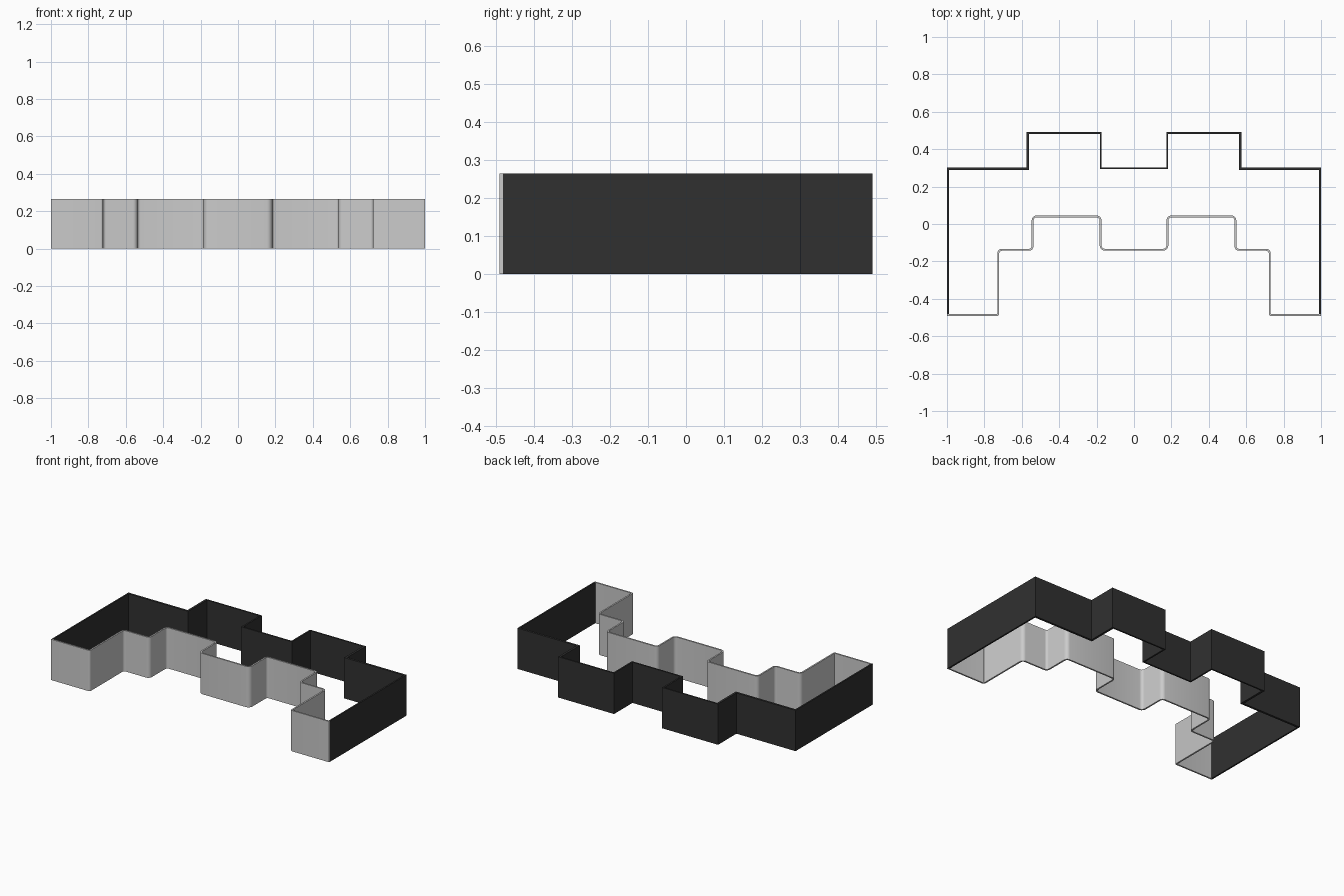
import bpy, bmesh, math
from mathutils import Vector

if "Cube" in bpy.data.objects:
    bpy.data.objects.remove(bpy.data.objects["Cube"])

HEIGHT = 0.265


def mirrored(half):
    """Half outline (left end to centre) completed to the right side."""
    pts = [Vector(p) for p in half]
    return pts + [Vector((-p.x, p.y)) for p in reversed(pts)]


def rounded(half, radii, steps=5):
    """Replace each inner corner with a small arc."""
    out = [Vector(half[0])]
    for i, r in enumerate(radii, 1):
        p = Vector(half[i])
        nxt = Vector(half[i + 1]) if i + 1 < len(half) else Vector((0, p.y))
        a = (Vector(half[i - 1]) - p).normalized()
        b = (nxt - p).normalized()
        c = p + (a + b) * r
        for k in range(steps + 1):
            t = math.pi / 2 * k / steps
            out.append(c - b * r * math.cos(t) - a * r * math.sin(t))
    return out


def offset(pts, d):
    """Mitred parallel copy of an open path."""
    out = []
    for i, p in enumerate(pts):
        dirs = []
        if i > 0:
            dirs.append((p - pts[i - 1]).normalized())
        if i < len(pts) - 1:
            dirs.append((pts[i + 1] - p).normalized())
        normals = [Vector((-v.y, v.x)) for v in dirs]
        n = sum(normals, Vector((0, 0))).normalized()
        out.append(p + n * d / n.dot(normals[0]))
    return out


def wall(name, side_a, side_b, colour=None, smooth=False):
    """Upright strip between two parallel paths."""
    bm = bmesh.new()
    rings = []
    for a, b in zip(side_a, side_b):
        rings.append([bm.verts.new((p.x, p.y, z))
                      for p, z in ((a, 0), (b, 0), (b, HEIGHT), (a, HEIGHT))])
    for r, s in zip(rings, rings[1:]):
        for k in range(4):
            j = (k + 1) % 4
            bm.faces.new((r[k], r[j], s[j], s[k]))
    bm.faces.new(rings[0])
    bm.faces.new(rings[-1][::-1])
    bmesh.ops.recalc_face_normals(bm, faces=bm.faces)
    mesh = bpy.data.meshes.new(name)
    bm.to_mesh(mesh)
    bm.free()
    obj = bpy.data.objects.new(name, mesh)
    bpy.context.collection.objects.link(obj)
    if colour:
        mat = bpy.data.materials.new(name + "_dark")
        mat.diffuse_color = colour
        mat.use_nodes = True
        mat.node_tree.nodes["Principled BSDF"].inputs["Base Color"].default_value = mat.diffuse_color
        mesh.materials.append(mat)
    if smooth:
        bpy.context.view_layer.objects.active = obj
        obj.select_set(True)
        bpy.ops.object.shade_smooth_by_angle(angle=math.radians(35))
        obj.select_set(False)
    return obj


# Dark back and side wall, slightly thicker at the shoulders
outer = [(-1, -0.482), (-1, 0.303), (-0.575, 0.303), (-0.575, 0.492),
         (-0.173, 0.492), (-0.173, 0.303)]
inner = [(-0.99, -0.482), (-0.99, 0.289), (-0.561, 0.289), (-0.561, 0.482),
         (-0.183, 0.482), (-0.183, 0.293)]
wall("back_wall", mirrored(outer), mirrored(inner), (0.03, 0.03, 0.03, 1))

# Grey stepped front wall with softened bends
path = [(-1, -0.487), (-0.726, -0.487), (-0.726, -0.138), (-0.542, -0.138),
        (-0.542, 0.04), (-0.179, 0.04), (-0.179, -0.138)]
centre = mirrored(rounded(path, [0.008, 0.02, 0.02, 0.02, 0.02, 0.025]))
wall("front_wall", offset(centre, 0.005), offset(centre, -0.005), smooth=True)
